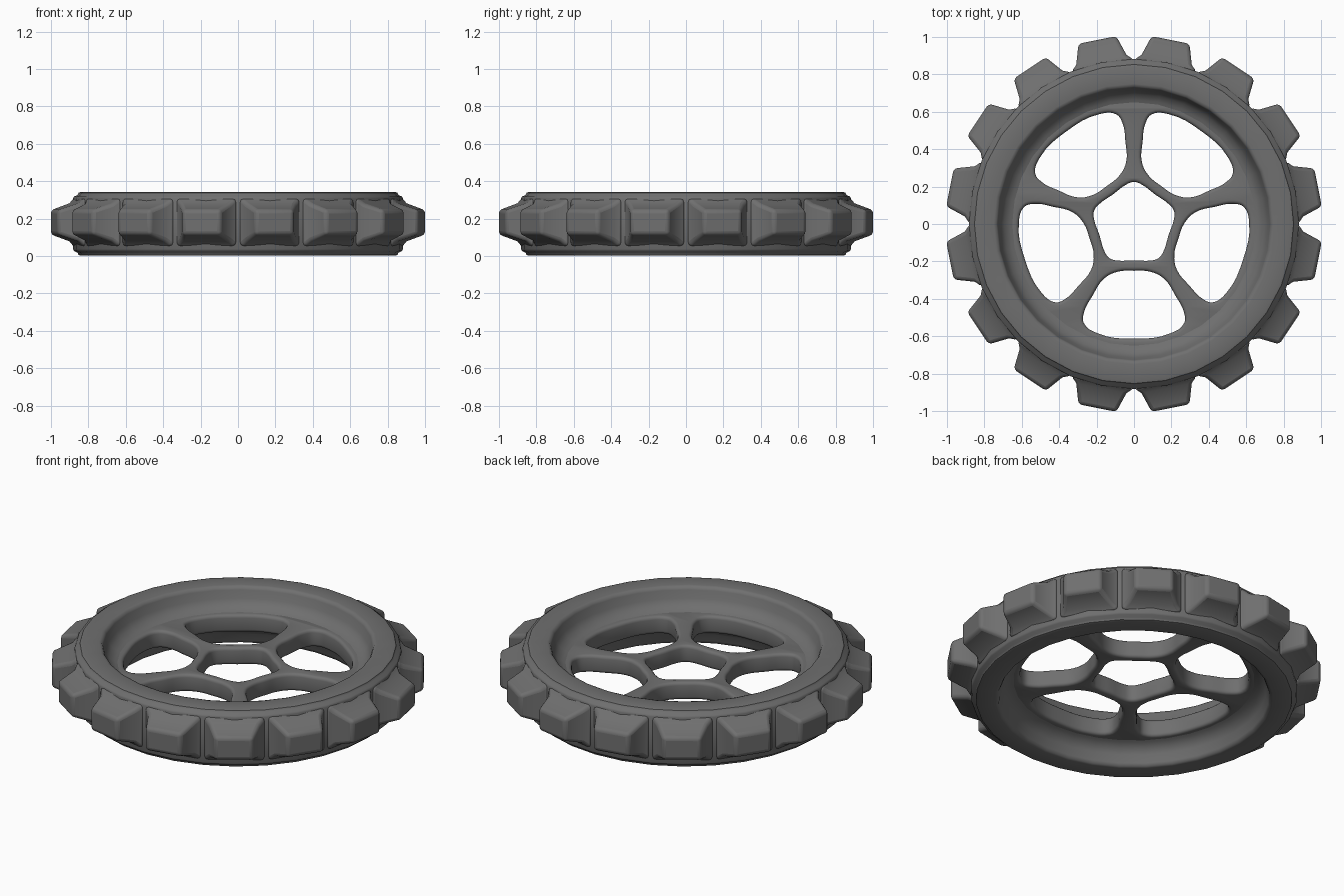
import bpy, bmesh, math
from mathutils import Matrix, Vector

if "Cube" in bpy.data.objects:
    bpy.data.objects.remove(bpy.data.objects["Cube"])

MID = 0.172  # mid-height of the wheel
grey = bpy.data.materials.new("dark_grey")
grey.diffuse_color = (0.16, 0.16, 0.16, 1)
grey.use_nodes = True
grey.node_tree.nodes["Principled BSDF"].inputs["Base Color"].default_value = grey.diffuse_color


def make_object(name, bm, angle=35):
    bmesh.ops.recalc_face_normals(bm, faces=bm.faces)
    me = bpy.data.meshes.new(name)
    bm.to_mesh(me)
    bm.free()
    me.materials.append(grey)
    ob = bpy.data.objects.new(name, me)
    bpy.context.collection.objects.link(ob)
    bpy.ops.object.select_all(action='DESELECT')
    ob.select_set(True)
    bpy.context.view_layer.objects.active = ob
    bpy.ops.object.shade_smooth_by_angle(angle=math.radians(angle))
    return ob


# rim: half profile (radius, height above middle), mirrored and lathed
half = [(0.63, 0.046), (0.665, 0.056), (0.695, 0.076), (0.715, 0.105),
        (0.727, 0.15), (0.735, 0.166), (0.75, 0.17), (0.84, 0.17),
        (0.853, 0.166), (0.858, 0.154), (0.877, 0.146), (0.882, 0.135)]
profile = half + [(r, -z) for r, z in reversed(half)]
SEG = 32
bm = bmesh.new()
rings = []
for i in range(SEG):
    a = 2 * math.pi * i / SEG
    rings.append([bm.verts.new((r * math.cos(a), r * math.sin(a), MID + z))
                  for r, z in profile])
n = len(profile)
for i in range(SEG):
    p, q = rings[i], rings[(i + 1) % SEG]
    for j in range(n):
        k = (j + 1) % n
        bm.faces.new((p[j], q[j], q[k], p[k]))
make_object("rim", bm, 50)

# teeth: sixteen tapered blocks with flared bases and softened edges
bm = bmesh.new()
for i in range(16):
    rot = Matrix.Rotation(math.radians(11.25 + 22.5 * i), 3, 'Z')
    loops = []
    for r, w, h in ((0.862, 0.17, 0.135), (0.895, 0.137, 0.102),
                    (1.003, 0.103, 0.065)):
        loops.append([bm.verts.new(rot @ Vector((r, sy * w, 0.18 + sz * h)))
                      for sy, sz in ((-1, -1), (1, -1), (1, 1), (-1, 1))])
    for a, b in zip(loops, loops[1:]):
        for j in range(4):
            k = (j + 1) % 4
            bm.faces.new((a[j], a[k], b[k], b[j]))
    bm.faces.new(loops[0][::-1])
    bm.faces.new(loops[-1])
teeth = make_object("teeth", bm, 45)
bev = teeth.modifiers.new("soft_edges", 'BEVEL')
bev.width = 0.018
bev.segments = 3
bev.limit_method = 'ANGLE'
bev.angle_limit = math.radians(40)

# spoke web: flat curve with five openings and a pentagon hub hole
BEVEL = 0.018
cu = bpy.data.curves.new("spoke_web", 'CURVE')
cu.dimensions = '2D'
cu.fill_mode = 'BOTH'
cu.extrude = 0.052 - BEVEL
cu.bevel_depth = BEVEL
cu.bevel_resolution = 2
cu.offset = -BEVEL


def loop(points, res):
    s = cu.splines.new('BEZIER')
    s.bezier_points.add(len(points) - 1)
    for bp, (x, y) in zip(s.bezier_points, points):
        bp.co = (x, y, 0)
        bp.handle_left_type = bp.handle_right_type = 'AUTO'
    s.use_cyclic_u = True
    s.resolution_u = res


loop([(0.69 * math.cos(a), 0.69 * math.sin(a))
      for a in [math.pi * i / 8 for i in range(16)]], 3)
side = [(0.087, -0.255), (0.16, -0.292), (0.222, -0.384), (0.268, -0.475),
        (0.268, -0.53), (0.198, -0.583)]
hole = [(0, -0.25)] + side + [(0, -0.613)] + [(-x, y) for x, y in reversed(side)]
hub = []
for i in range(5):
    a = math.radians(72 * i)
    c, s = math.cos(a), math.sin(a)
    turn = lambda p: (p[0] * c - p[1] * s, p[0] * s + p[1] * c)
    loop([turn(p) for p in hole], 4)
    hub += [turn(p) for p in ((-0.1, -0.194), (0, -0.194), (0.1, -0.194),
                              (0.132, -0.182))]
loop(hub, 3)
tmp = bpy.data.objects.new("web_curve", cu)
bpy.context.collection.objects.link(tmp)
bpy.context.view_layer.update()
me = bpy.data.meshes.new_from_object(
    tmp.evaluated_get(bpy.context.evaluated_depsgraph_get()))
bpy.data.objects.remove(tmp)
bm = bmesh.new()
bm.from_mesh(me)
bpy.data.meshes.remove(me)
bmesh.ops.remove_doubles(bm, verts=bm.verts, dist=0.0001)
bmesh.ops.translate(bm, verts=bm.verts, vec=(0, 0, MID))
make_object("spoke_web", bm, 40)
